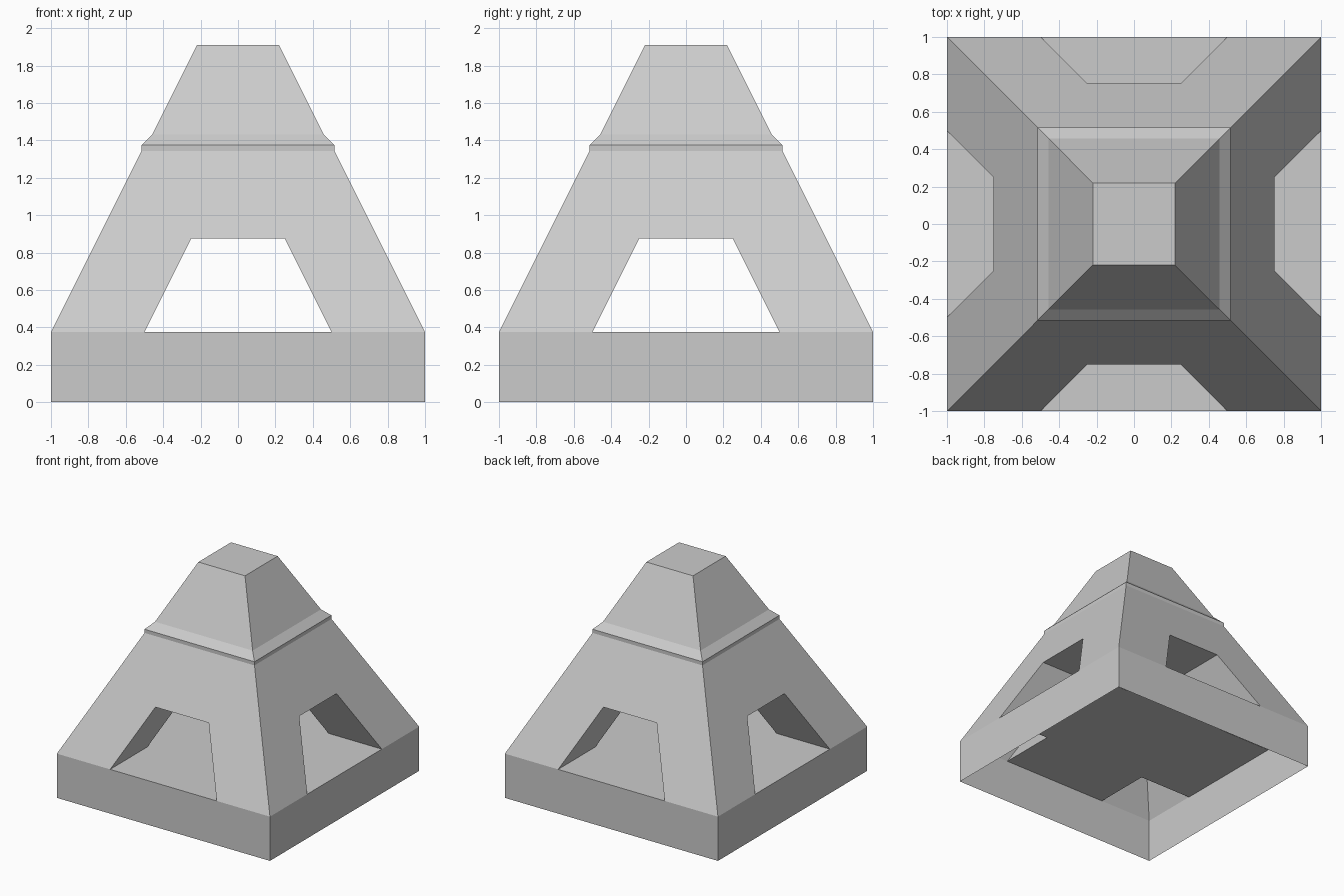
import bpy, bmesh
from math import pi
from mathutils import Matrix

if "Cube" in bpy.data.objects:
    bpy.data.objects.remove(bpy.data.objects["Cube"])

FLOOR, CEIL = 0.375, 0.875          # passage floor and ceiling heights
BAND_W, BAND_Z = 0.516, 1.344       # half width and bottom of the ledge band


def make_part(name, side_faces, centre_faces):
    """Repeat the front side's faces four times around z, then add the centre faces."""
    bm = bmesh.new()

    def add(points, rot=Matrix()):
        bm.faces.new([bm.verts.new(rot @ Matrix.Translation(p).translation) for p in points])

    for k in range(4):
        rot = Matrix.Rotation(k * pi / 2, 4, 'Z')
        for pts in side_faces:
            add(pts, rot)
    for pts in centre_faces:
        add(pts)
    bmesh.ops.remove_doubles(bm, verts=bm.verts, dist=0.0005)
    # merge coplanar pieces into clean polygons
    bmesh.ops.dissolve_limit(bm, angle_limit=0.001, verts=bm.verts, edges=bm.edges)
    me = bpy.data.meshes.new(name)
    bm.to_mesh(me)
    bm.free()
    ob = bpy.data.objects.new(name, me)
    bpy.context.collection.objects.link(ob)
    return ob


def band(r0, z0, r1, z1):
    """One front-facing strip between two square rings."""
    return [(-r0, -r0, z0), (r0, -r0, z0), (r1, -r1, z1), (-r1, -r1, z1)]


def square(r, z):
    return [(-r, -r, z), (r, -r, z), (r, r, z), (-r, r, z)]


def passage_wall(s):
    pts = [(s * .5, -1, FLOOR), (s * .5, -.5, FLOOR),
           (s * .25, -.25, CEIL), (s * .25, -.75, CEIL)]
    return pts[::-1] if s > 0 else pts


# Plinth walls (hollow, open underneath)
plinth = [band(1, 0, 1, FLOOR)]
make_part("plinth", plinth, [])

# Sloping body with a tapered opening in each side
slope = [(-1, -1, FLOOR), (-.5, -1, FLOOR), (-.25, -.75, CEIL), (.25, -.75, CEIL),
         (.5, -1, FLOOR), (1, -1, FLOOR),
         (BAND_W, -BAND_W, BAND_Z), (-BAND_W, -BAND_W, BAND_Z)]
make_part("sloping_body", [slope], [])

# Crossing passages: cross-shaped floor and ceiling, slanted inner leg walls
floor_arm = [(-.5, -1, FLOOR), (.5, -1, FLOOR), (.5, -.5, FLOOR), (-.5, -.5, FLOOR)]
ceil_arm = [(-.25, -.25, CEIL), (.25, -.25, CEIL), (.25, -.75, CEIL), (-.25, -.75, CEIL)]
make_part("crossing_passages",
          [floor_arm, ceil_arm, passage_wall(1), passage_wall(-1)],
          [square(.5, FLOOR), square(.25, CEIL)[::-1]])

# Cap: ledge band, chamfer, upper slope and flat top
profile = [(BAND_W, BAND_Z), (BAND_W, 1.375), (.458, 1.432), (.219, 1.911)]
make_part("cap", [band(*a, *b) for a, b in zip(profile, profile[1:])],
          [square(.219, 1.911)])
